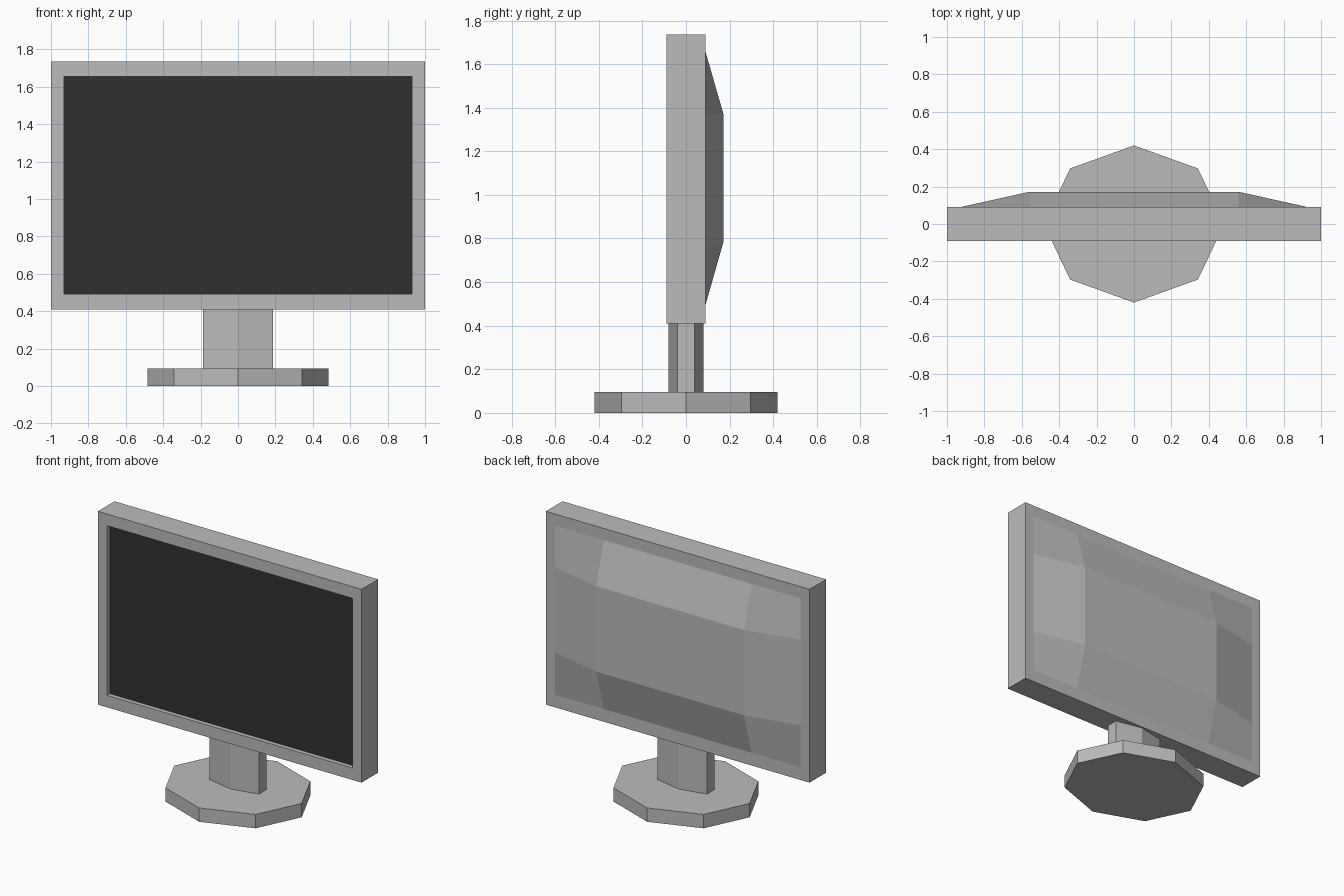
import bpy, bmesh, math

if "Cube" in bpy.data.objects:
    bpy.data.objects.remove(bpy.data.objects["Cube"])


def material(name, rgb):
    m = bpy.data.materials.new(name)
    m.diffuse_color = (*rgb, 1)
    m.use_nodes = True
    m.node_tree.nodes["Principled BSDF"].inputs["Base Color"].default_value = m.diffuse_color
    return m


grey = material("grey plastic", (0.5, 0.5, 0.5))
black = material("dark screen", (0.03, 0.03, 0.03))


def finish(name, bm, *mats):
    bmesh.ops.recalc_face_normals(bm, faces=bm.faces)
    me = bpy.data.meshes.new(name)
    bm.to_mesh(me)
    bm.free()
    for m in mats:
        me.materials.append(m)
    ob = bpy.data.objects.new(name, me)
    bpy.context.collection.objects.link(ob)
    return ob


def prism(name, outline, z0, z1):
    bm = bmesh.new()
    base = bm.faces.new([bm.verts.new((x, y, z0)) for x, y in outline])
    top = bmesh.ops.extrude_face_region(bm, geom=[base], use_keep_orig=True)["geom"]
    bmesh.ops.translate(bm, vec=(0, 0, z1 - z0),
                        verts=[v for v in top if isinstance(v, bmesh.types.BMVert)])
    return finish(name, bm, grey)


# Base: eight-sided oval foot
prism("base", [(0.483 * math.cos(i * math.pi / 4), 0.42 * math.sin(i * math.pi / 4))
               for i in range(8)], 0, 0.095)

# Neck: flattened six-sided column
prism("neck", [(0, -0.08), (0.187, -0.04), (0.187, 0.04),
               (0, 0.08), (-0.187, 0.04), (-0.187, -0.04)], 0.095, 0.41)

# Display: rings of rectangles from the recessed screen, round the case, to the back
bm = bmesh.new()
rings = []
for hx, y, z0, z1 in [(0.93, -0.06, 0.492, 1.655), (0.93, -0.09, 0.492, 1.655),
                      (1, -0.09, 0.41, 1.735), (1, 0.09, 0.41, 1.735),
                      (0.93, 0.09, 0.497, 1.655)]:
    rings.append([bm.verts.new(p) for p in
                  ((-hx, y, z0), (hx, y, z0), (hx, y, z1), (-hx, y, z1))])
for a, b in zip(rings, rings[1:]):
    for i in range(4):
        j = (i + 1) % 4
        bm.faces.new((a[i], a[j], b[j], b[i]))
screen = bm.faces.new(rings[0])
screen.material_index = 1

# Back bulge: three by three grid with its middle pushed out
xs, zs = (-0.93, -0.56, 0.56, 0.93), (0.497, 0.785, 1.37, 1.655)
grid = [[bm.verts.new((x, 0.172 if 0 < i < 3 and 0 < k < 3 else 0.09, z))
         for k, z in enumerate(zs)] for i, x in enumerate(xs)]
for i in range(3):
    for k in range(3):
        bm.faces.new((grid[i][k], grid[i][k + 1], grid[i + 1][k + 1], grid[i + 1][k]))
# Close the rim against the grid border so the shell is watertight
border = ([grid[i][0] for i in range(4)], [grid[3][k] for k in range(4)],
          [grid[i][3] for i in (3, 2, 1, 0)], [grid[0][k] for k in (3, 2, 1, 0)])
rim = rings[-1]
bmesh.ops.delete(bm, geom=list({f for v in rim for f in v.link_faces}), context='FACES_ONLY')
for i in range(4):
    bm.faces.new([rings[3][i]] + border[i] + [rings[3][(i + 1) % 4]])
bmesh.ops.delete(bm, geom=[v for v in bm.verts if not v.link_faces], context='VERTS')
finish("display", bm, grey, black)
